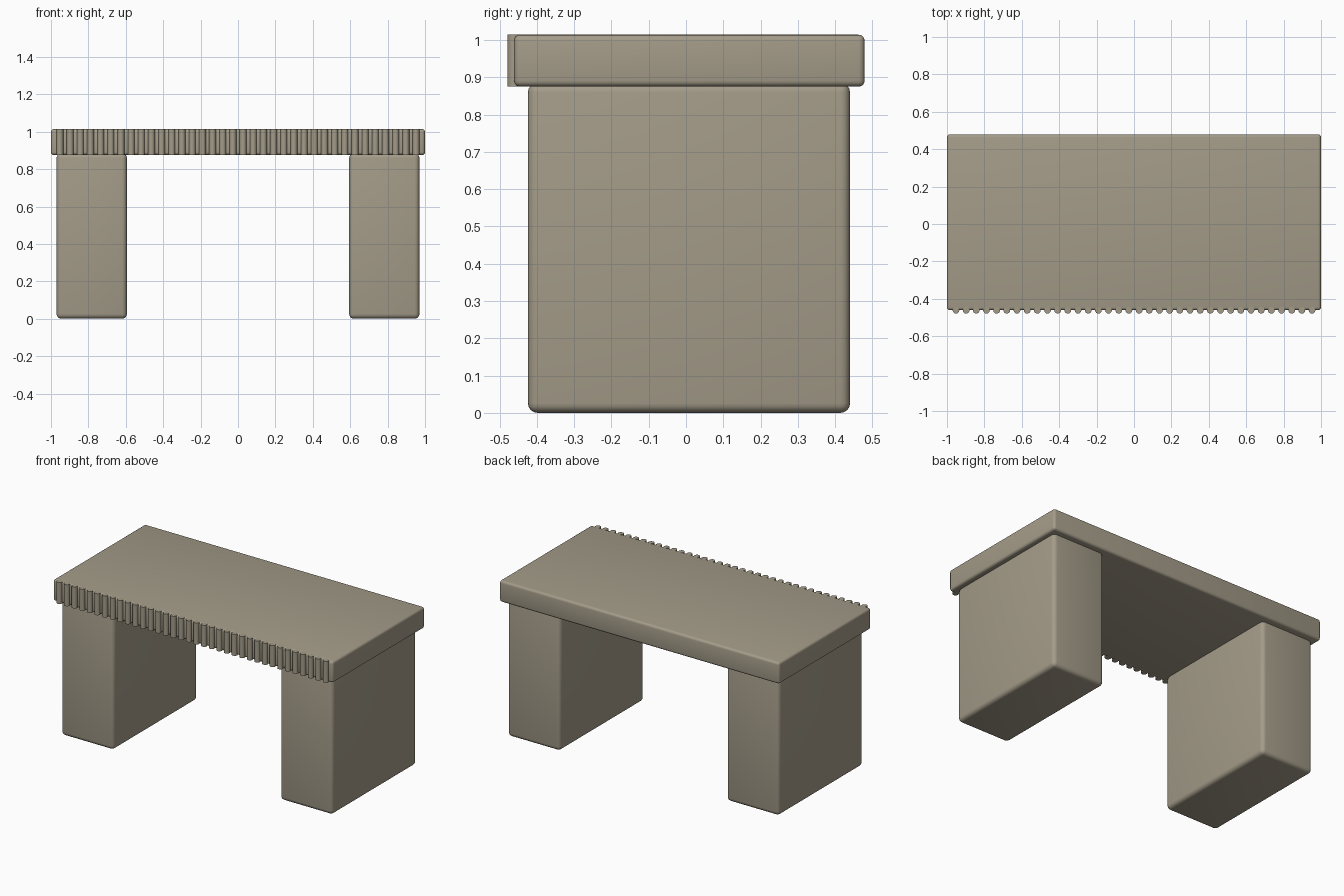
import bpy
import bmesh
from mathutils import Matrix, Vector

cube = bpy.data.objects.get("Cube")
if cube:
    bpy.data.objects.remove(cube, do_unlink=True)

# Single warm stone colour
stone = bpy.data.materials.new("warm_stone")
stone.use_nodes = True
COLOUR = (0.37, 0.33, 0.25, 1)
stone.diffuse_color = COLOUR
stone.node_tree.nodes["Principled BSDF"].inputs["Base Color"].default_value = COLOUR


def finish(name, bm):
    mesh = bpy.data.meshes.new(name)
    bm.to_mesh(mesh)
    bm.free()
    mesh.materials.append(stone)
    obj = bpy.data.objects.new(name, mesh)
    bpy.context.collection.objects.link(obj)
    bpy.ops.object.select_all(action="DESELECT")
    bpy.context.view_layer.objects.active = obj
    obj.select_set(True)
    return obj


def rounded_box(name, low, high, radius):
    low, high = Vector(low), Vector(high)
    bm = bmesh.new()
    bmesh.ops.create_cube(bm, size=1, matrix=Matrix.Translation((low + high) / 2)
                          @ Matrix.Diagonal((high - low).to_4d()))
    obj = finish(name, bm)
    bevel = obj.modifiers.new("soft_edges", "BEVEL")
    bevel.width = radius
    bevel.segments = 4
    bpy.ops.object.modifier_apply(modifier=bevel.name)
    bpy.ops.object.shade_smooth_by_angle()


# Table top and the two block legs
TOP_LOW, TOP_HIGH, FRONT = 0.875, 1.014, -0.461
rounded_box("table_top", (-1, FRONT, TOP_LOW), (1, 0.479, TOP_HIGH), 0.016)
for name, x in (("left_leg", 0.782), ("right_leg", -0.782)):
    rounded_box(name, (x - 0.188, -0.424, 0), (x + 0.188, 0.44, 0.885), 0.026)

# Row of half-sunk vertical reeds along the front edge
COUNT, REACH, RADIUS = 36, 0.952, 0.018
bm = bmesh.new()
for i in range(COUNT):
    x = -REACH + 2 * REACH * i / (COUNT - 1)
    bmesh.ops.create_cone(bm, cap_ends=True, segments=16, radius1=RADIUS, radius2=RADIUS,
                          depth=TOP_HIGH - TOP_LOW,
                          matrix=Matrix.Translation((x, FRONT, (TOP_LOW + TOP_HIGH) / 2)))
finish("front_reeding", bm)
bpy.ops.object.shade_smooth_by_angle()
